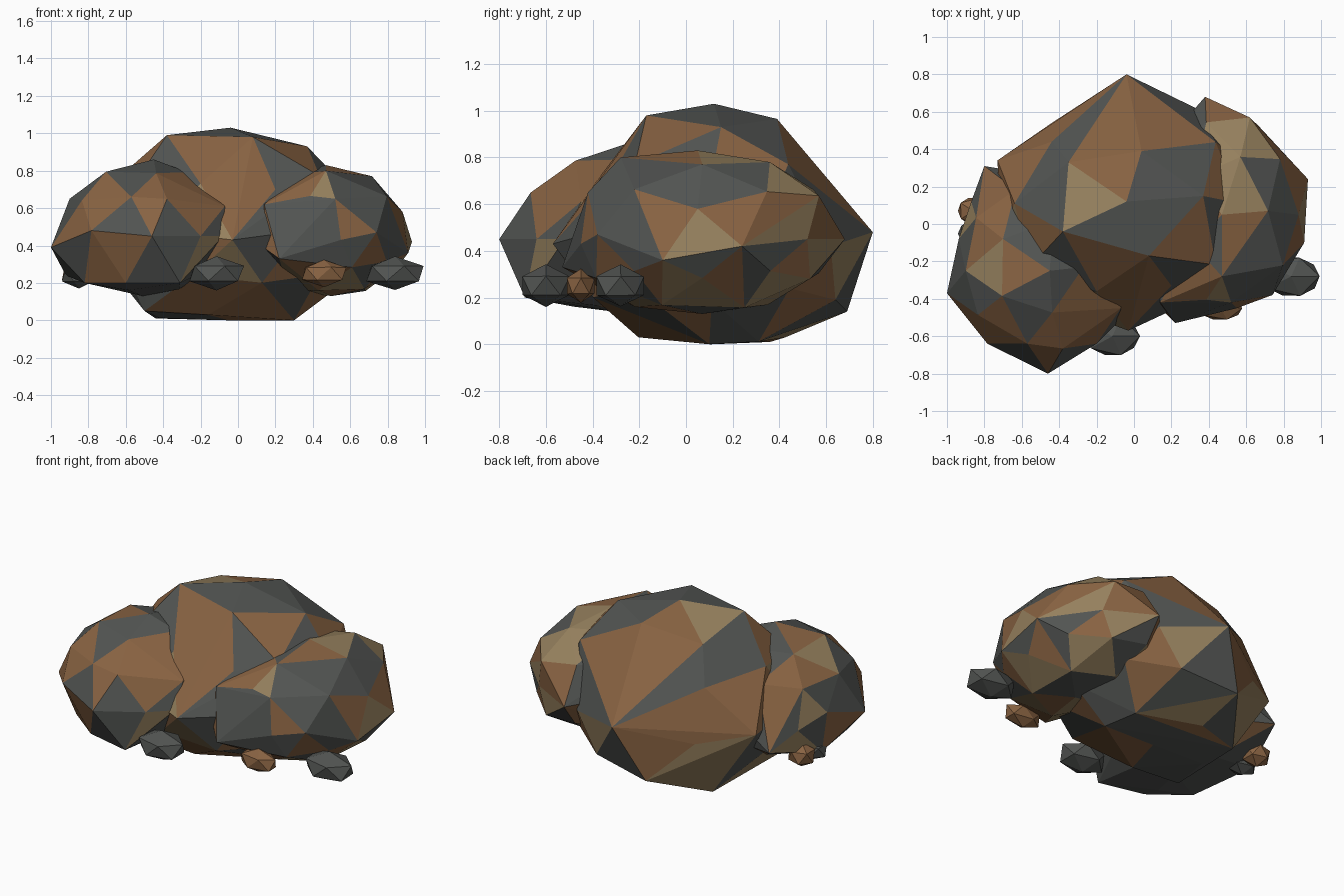
import bpy, bmesh, random
from mathutils import Vector, Euler


def material(name, rgb):
    m = bpy.data.materials.new(name)
    m.diffuse_color = (*rgb, 1)
    return m


GREY = material("stone_grey", (0.085, 0.09, 0.085))
BROWN = material("stone_brown", (0.25, 0.125, 0.055))
TAN = material("stone_tan", (0.30, 0.215, 0.11))


def rock(name, centre, radii, seed, mats, floor, corners=(), detail=2, turn=0):
    """Faceted ball, flattened underneath, key corners pulled into place, hulled."""
    rng = random.Random(seed)
    bm = bmesh.new()
    bmesh.ops.create_icosphere(bm, subdivisions=detail, radius=1)
    for v in bm.verts:
        p = Euler((0, 0, turn)).to_matrix() @ v.co
        p *= 1 + rng.uniform(-0.03, 0.03)
        v.co = Vector(c + r * k for c, r, k in zip(centre, radii, p))
        v.co.z = max(v.co.z, floor)
    free = set(bm.verts)
    for c in corners:
        v = min(free, key=lambda q: (q.co - Vector(c)).length)
        v.co = c
        free.discard(v)
    # rebuild as a clean convex stone
    points = [v.co.copy() for v in bm.verts]
    bm.clear()
    for p in points:
        bm.verts.new(p)
    bmesh.ops.convex_hull(bm, input=bm.verts)
    loose = [v for v in bm.verts if not v.link_faces]
    bmesh.ops.delete(bm, geom=loose, context='VERTS')
    bmesh.ops.recalc_face_normals(bm, faces=bm.faces)
    for f in bm.faces:
        f.material_index = rng.randrange(len(mats))
    me = bpy.data.meshes.new(name)
    bm.to_mesh(me)
    bm.free()
    for m in mats:
        me.materials.append(m)
    ob = bpy.data.objects.new(name, me)
    bpy.context.collection.objects.link(ob)
    return ob


MIX = [GREY, GREY, BROWN, TAN, BROWN, GREY]

# Large central boulder
rock("main_boulder", (-0.05, 0.11, 0.48), (0.69, 0.64, 0.54), 4, MIX, 0, [
    (-0.04, 0.12, 1.03), (-0.04, 0.80, 0.48), (-0.38, -0.04, 0.99),
    (0.08, -0.17, 0.98), (0.37, 0.15, 0.93), (0.04, 0.39, 0.965),
    (-0.35, 0.33, 0.91), (-0.20, -0.36, 0.73), (0.20, -0.33, 0.70),
    (-0.03, -0.57, 0.43), (-0.73, 0.34, 0.44), (-0.44, 0.54, 0.38),
    (0.15, 0.54, 0.71), (-0.07, 0.56, 0.70), (-0.20, 0.69, 0.14),
    (-0.44, 0.36, 0.01), (0.33, 0.62, 0.42), (-0.44, 0.44, 0.70),
    (0.18, 0.64, 0.19), (-0.50, -0.20, 0.05), (0.30, 0.10, 0.0)])

# Left front boulder
rock("left_boulder", (-0.51, -0.23, 0.48), (0.46, 0.50, 0.37), 9, MIX, 0.13, [
    (-1.0, -0.37, 0.39), (-0.46, -0.80, 0.45), (-0.45, -0.25, 0.86),
    (-0.90, -0.25, 0.65), (-0.85, -0.51, 0.40), (-0.08, -0.52, 0.45),
    (-0.57, -0.64, 0.66), (-0.20, -0.64, 0.45), (-0.60, -0.62, 0.20),
    (-0.82, -0.45, 0.20), (-0.07, -0.45, 0.61), (-0.87, 0.12, 0.42),
    (-0.80, 0.31, 0.33), (-0.92, -0.05, 0.24), (-0.31, -0.69, 0.20)])

# Right boulder
rock("right_boulder", (0.50, 0.07, 0.47), (0.42, 0.57, 0.36), 15, MIX, 0.13, [
    (0.38, 0.68, 0.45), (0.67, 0.52, 0.45), (0.93, 0.24, 0.42),
    (0.91, -0.10, 0.36), (0.55, -0.45, 0.43), (0.22, -0.53, 0.33),
    (0.47, 0.05, 0.83), (0.88, 0.05, 0.58), (0.47, -0.28, 0.80),
    (0.14, -0.42, 0.62), (0.52, -0.42, 0.65), (0.15, -0.46, 0.38)])

# Pebbles around the base
PEBBLES = [
    ("front_pebble", (-0.115, -0.60, 0.25), (0.16, 0.12, 0.09), GREY),
    ("middle_pebble", (0.46, -0.45, 0.25), (0.135, 0.07, 0.075), BROWN),
    ("right_pebble", (0.84, -0.28, 0.25), (0.17, 0.12, 0.09), GREY),
    ("left_pebble", (-0.86, 0.07, 0.25), (0.09, 0.08, 0.075), BROWN),
    ("left_back_pebble", (-0.85, -0.05, 0.24), (0.10, 0.08, 0.07), GREY),
]
for i, (name, c, r, m) in enumerate(PEBBLES):
    rock(name, c, r, 30 + i, [m], 0.15, detail=1, turn=i * 1.26)
